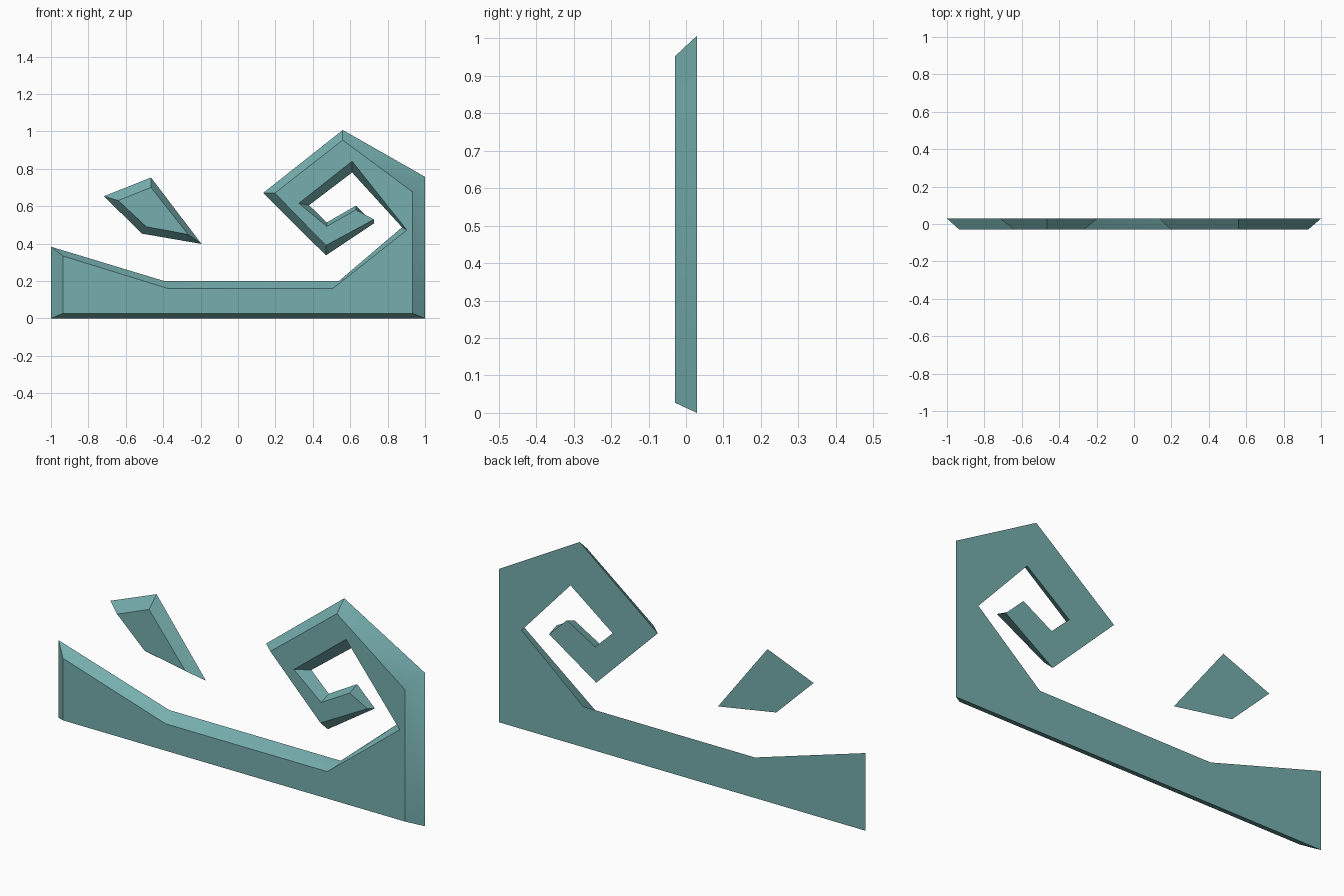
import bpy
import bmesh
from math import radians

HALF_DEPTH = 0.029

default_cube = bpy.data.objects.get("Cube")
if default_cube:
    bpy.data.objects.remove(default_cube, do_unlink=True)

# Single teal colour
teal = bpy.data.materials.new("teal")
teal.use_nodes = True
teal.diffuse_color = (0.18, 0.42, 0.42, 1)
teal.node_tree.nodes["Principled BSDF"].inputs["Base Color"].default_value = teal.diffuse_color


def bevelled_plate(name, back_outline, front_outline):
    """Join a wide back outline to a narrower front outline with sloping sides."""
    bm = bmesh.new()
    back = [bm.verts.new((x, HALF_DEPTH, z)) for x, z in back_outline]
    front = [bm.verts.new((x, -HALF_DEPTH, z)) for x, z in front_outline]
    caps = [bm.faces.new(back[::-1]), bm.faces.new(front)]
    for i in range(len(back)):
        j = (i + 1) % len(back)
        side = bm.faces.new((front[j], front[i], back[i], back[j]))
        side.smooth = True
    bm.normal_update()

    # Crisp rims and strong corners, soft gentle bends along the sides
    for edge in bm.edges:
        on_rim = any(face in caps for face in edge.link_faces)
        edge.smooth = not on_rim and edge.calc_face_angle() < radians(45)
    bmesh.ops.triangulate(bm, faces=caps)

    mesh = bpy.data.meshes.new(name)
    bm.to_mesh(mesh)
    bm.free()
    mesh.materials.append(teal)
    plate = bpy.data.objects.new(name, mesh)
    bpy.context.collection.objects.link(plate)


# Long base that rises on the right and curls inward as an angular spiral
bevelled_plate(
    "spiral_base",
    [(-1, 0), (1, 0), (1, .757), (.56, 1.007), (.134, .67), (.47, .337),
     (.727, .508), (.63, .602), (.475, .513), (.38, .605), (.61, .78),
     (.877, .487), (.54, .2), (-.396, .2), (-1, .383)],
    [(-.935, .027), (.932, .027), (.932, .677), (.56, .953), (.197, .67), (.47, .39),
     (.727, .529), (.63, .58), (.475, .492), (.325, .615), (.61, .84),
     (.903, .472), (.507, .16), (-.375, .16), (-.935, .333)],
)

# Separate four-sided shard on the left
bevelled_plate(
    "floating_shard",
    [(-.717, .653), (-.465, .753), (-.195, .398), (-.513, .453)],
    [(-.64, .63), (-.465, .7), (-.267, .449), (-.49, .49)],
)
